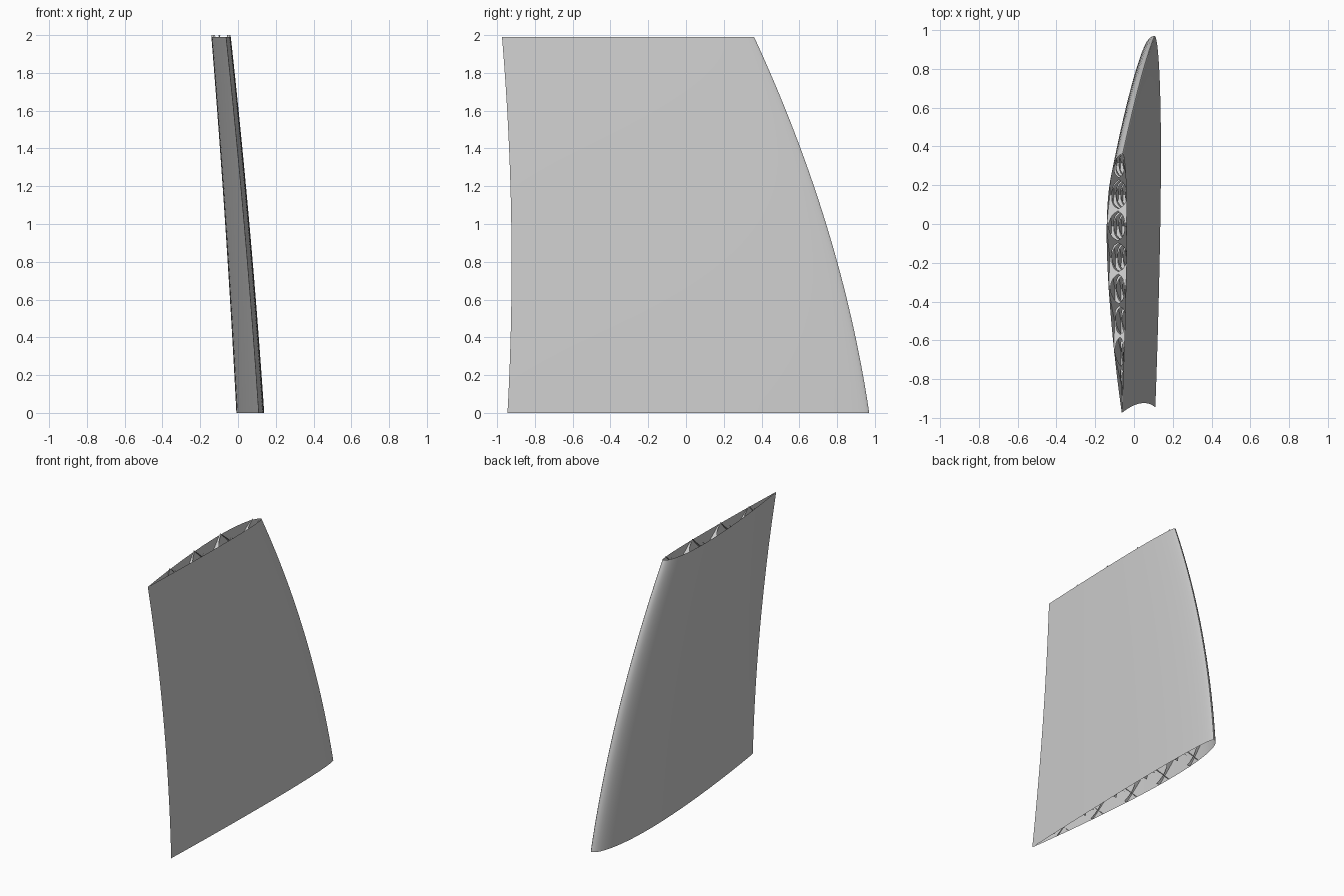
import bpy, bmesh, math

if "Cube" in bpy.data.objects:
    bpy.data.objects.remove(bpy.data.objects["Cube"])

grey = bpy.data.materials.new("plain_grey")
grey.diffuse_color = (0.6, 0.6, 0.6, 1)
grey.use_nodes = True
grey.node_tree.nodes["Principled BSDF"].inputs["Base Color"].default_value = grey.diffuse_color


def lead(z):   # leading edge y
    return 0.97 - 0.149 * z - 0.079 * z * z


def trail(z):  # trailing edge y
    return -0.945 + 0.055 * z - 0.035 * z * z


def thickness(t):
    return max(0.0, 10 * (0.2969 * math.sqrt(t) - 0.126 * t - 0.3516 * t * t
                          + 0.2843 * t ** 3 - 0.1036 * t ** 4))


def skin(t, z):
    """x of the curved side, x of the flat side, and y at chord fraction t."""
    c = lead(z) - trail(z)
    lean = 0.01 * z * (2 - z)
    base = (0.106 + 0.004 * t) + (-0.166 - 0.008 * t) * z / 2 + lean
    n = thickness(t)
    return base - 0.0605 * c * n, base + 0.0165 * c * n, lead(z) - t * c


def make(name, rows, closed=False, gaps=()):
    bm = bmesh.new()
    vs = [[bm.verts.new(p) for p in r] for r in rows]
    n = len(vs)
    for i in range(n if closed else n - 1):
        a, b = vs[i], vs[(i + 1) % n]
        for j in range(len(a) - 1):
            if j not in gaps:
                bm.faces.new((a[j], a[j + 1], b[j + 1], b[j]))
    me = bpy.data.meshes.new(name)
    bm.to_mesh(me)
    bm.free()
    me.materials.append(grey)
    ob = bpy.data.objects.new(name, me)
    bpy.context.collection.objects.link(ob)
    return ob


# outer skin: open-ended tapered airfoil tube
N, M, TOP = 40, 32, 1.99
ts = [(1 - math.cos(math.pi * i / N)) / 2 for i in range(N + 1)]
loop = [(t, 0) for t in reversed(ts)] + [(t, 1) for t in ts[1:-1]]
rows = []
for t, side in loop:
    row = []
    for j in range(M + 1):
        z = TOP * j / M
        s = skin(t, z)
        row.append((s[side], s[2], z))
    rows.append(row)
shell = make("wing_skin", rows, closed=True)
bpy.context.view_layer.objects.active = shell
shell.select_set(True)
bpy.ops.object.shade_smooth_by_angle(angle=math.radians(40))
shell.select_set(False)


# diagonal ribs with scalloped lightening holes
def rib(name, y_top, slope, z_end, pitch=0.1625, steps=160):
    rows = []
    for i in range(steps + 1):
        z = z_end * i / steps
        y = y_top + slope * (z - 2)
        t = (lead(z) - y) / (lead(z) - trail(z))
        if not 0.012 < t < 0.985:
            continue
        a, b, _ = skin(t, z)
        p = ((2 - z) / pitch + 0.5) % 1 * 2 - 1
        hole = 0.8 * math.sqrt(max(0, 1 - (p / 0.88) ** 2))
        mid, half = (a + b) / 2, (b - a) / 2 * 0.99
        rows.append([(mid + half * k, y, z) for k in (-1, -hole, hole, 1)])
    if len(rows) > 3:
        # webs between the holes close the middle strip
        bm_rows = rows
        ob = make(name, bm_rows, gaps=(1,))
        return ob


for k in range(-7, 11):
    y = 0.315 - 0.325 * k
    rib(f"rib_forward_{k + 8}", y, 1, 2.0)
    rib(f"rib_backward_{k + 8}", y, -1, 1.985)
